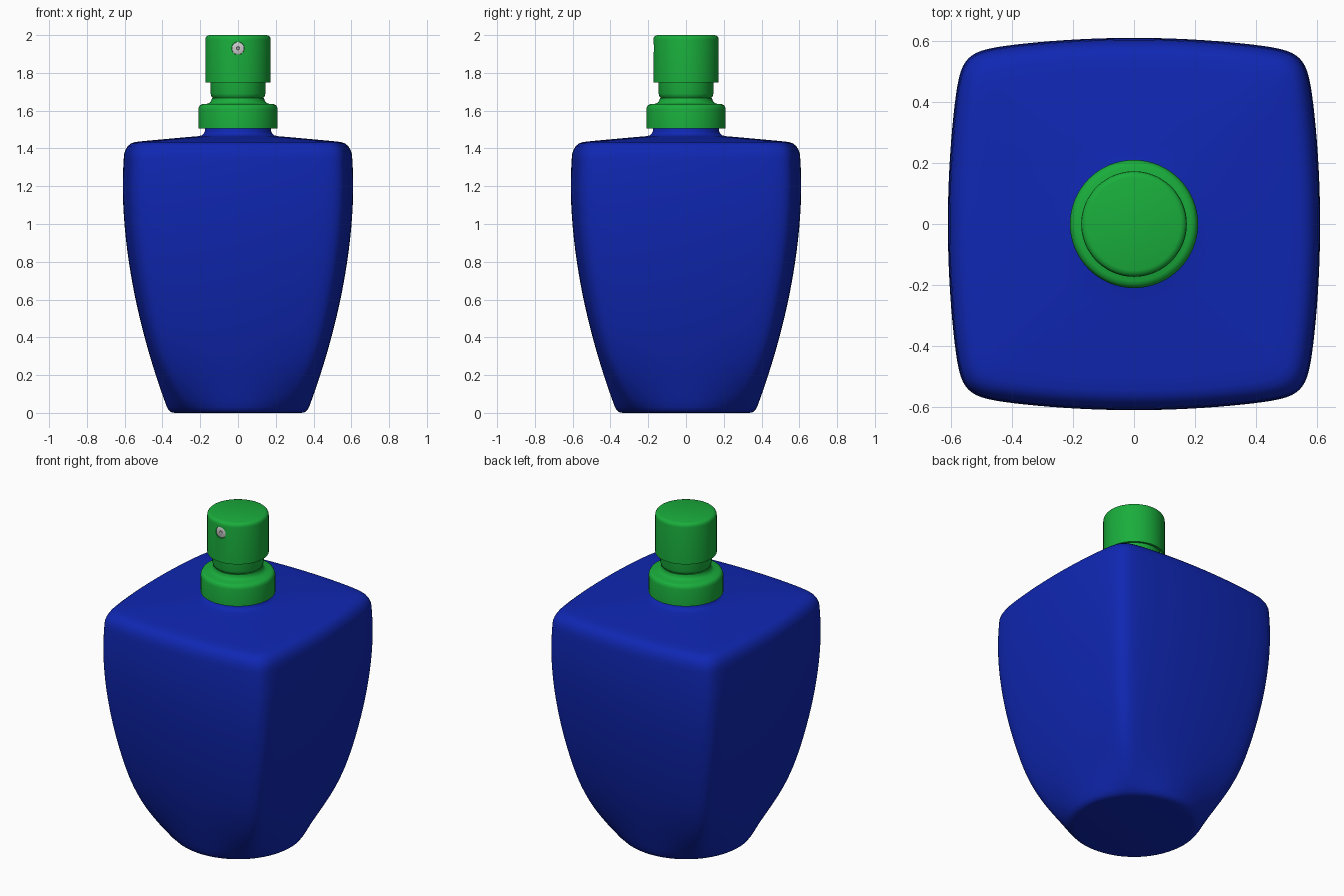
import bpy, bmesh
from math import sin, cos, pi, radians, sqrt
from mathutils import Matrix

if "Cube" in bpy.data.objects:
    bpy.data.objects.remove(bpy.data.objects["Cube"])


def material(name, color):
    m = bpy.data.materials.new(name)
    m.diffuse_color = color
    m.use_nodes = True
    m.node_tree.nodes["Principled BSDF"].inputs["Base Color"].default_value = m.diffuse_color
    return m


BLUE = material("blue_glass", (0.005, 0.02, 0.45, 1))
GREEN = material("green_plastic", (0.01, 0.42, 0.045, 1))


def loft(name, rings, mat=None, matrix=None):
    """Skin a stack of rings; a ring with one point is a pole."""
    bm = bmesh.new()
    loops = [[bm.verts.new(p) for p in ring] for ring in rings]
    for a, b in zip(loops, loops[1:]):
        n = max(len(a), len(b))
        for i in range(n):
            j = (i + 1) % n
            if len(a) == 1:
                bm.faces.new((a[0], b[j], b[i]))
            elif len(b) == 1:
                bm.faces.new((a[i], a[j], b[0]))
            else:
                bm.faces.new((a[i], a[j], b[j], b[i]))
    if matrix:
        bm.transform(matrix)
    bmesh.ops.recalc_face_normals(bm, faces=bm.faces)
    me = bpy.data.meshes.new(name)
    bm.to_mesh(me)
    bm.free()
    ob = bpy.data.objects.new(name, me)
    bpy.context.collection.objects.link(ob)
    if mat:
        me.materials.append(mat)
    return ob


def lathe(name, profile, mat=None, matrix=None, n=64):
    rings = [[(0, 0, z)] if r == 0 else
             [(r * cos(2 * pi * i / n), r * sin(2 * pi * i / n), z) for i in range(n)]
             for r, z in profile]
    return loft(name, rings, mat, matrix)


def smooth(ob, angle=35):
    bpy.ops.object.select_all(action='DESELECT')
    ob.select_set(True)
    bpy.context.view_layer.objects.active = ob
    bpy.ops.object.shade_smooth_by_angle(angle=radians(angle))


def section(r, z, t, n=128):
    """Cross-section: circle (t=0) to bulging rounded square (t=1)."""
    def side(c, s):
        return 2 / (abs(c) + sqrt(c * c + 0.352 * s * s))
    pts = []
    for i in range(n):
        a = 2 * pi * i / n
        a += 0.15 * sin(4 * a)  # denser towards the corners
        c, s = cos(a), sin(a)
        square = (side(c, s) ** -18 + side(s, c) ** -18) ** (-1 / 18)
        d = r * (1 + t * (square - 1))
        pts.append((d * c, d * s, z))
    return pts


# Bottle body: round foot, curved walls, square shoulder, round neck
rings = [[(0, 0, 0)], section(0.335, 0, 0), section(0.352, 0.003, 0.01),
         section(0.366, 0.013, 0.04)]
ROWS = 30
for k in range(ROWS + 1):
    z = 0.03 + 1.31 * k / ROWS
    r = 0.61 - 0.245 * (abs(1.2 - z) / 1.2) ** 1.85
    t = 1 - max(0, 1 - z / 0.5) ** 3
    rings.append(section(r, z, t))
for r, z, t in [(0.603, 1.37, 1), (0.595, 1.394, 1), (0.583, 1.413, 1), (0.566, 1.427, 1),
                (0.545, 1.434, 1), (0.5, 1.439, 1), (0.38, 1.450, 0.9), (0.27, 1.460, 0.5),
                (0.21, 1.465, 0.1), (0.193, 1.469, 0), (0.182, 1.477, 0), (0.176, 1.49, 0),
                (0.175, 1.53, 0)]:
    rings.append(section(r, z, t))
rings.append([(0, 0, 1.53)])
smooth(loft("bottle_body", rings, BLUE), 50)

# Collar with rounded shoulder
collar = lathe("collar", [(0, 1.505), (0.21, 1.505), (0.21, 1.607), (0.207, 1.62), (0.2, 1.63),
                          (0.187, 1.635), (0.16, 1.637), (0.148, 1.643), (0.14, 1.655),
                          (0.138, 1.668), (0, 1.668)], GREEN)
smooth(collar)

# Pump stem under the cap
stem = lathe("pump_stem", [(0, 1.65), (0.125, 1.65), (0.132, 1.667), (0.141, 1.675),
                           (0.145, 1.69), (0.145, 1.8), (0, 1.8)], GREEN)
smooth(stem)

# Hollow spray cap with a nozzle socket
cap = lathe("spray_cap", [(0, 1.84), (0.16, 1.84), (0.16, 1.748), (0.173, 1.748), (0.173, 1.975),
                          (0.171, 1.987), (0.164, 1.996), (0.152, 2.0), (0, 2.0)], GREEN, n=96)
face_front = Matrix.Translation((0, 0, 1.93)) @ Matrix.Rotation(pi / 2, 4, 'X')
cutter = lathe("socket_cutter", [(0, 0.15), (0.034, 0.15), (0.034, 0.2), (0, 0.2)],
               GREEN, face_front, 32)
cut = cap.modifiers.new("socket", 'BOOLEAN')
cut.operation = 'DIFFERENCE'
cut.solver = 'EXACT'
cut.object = cutter
bpy.context.view_layer.objects.active = cap
bpy.ops.object.modifier_apply(modifier="socket")
bpy.data.objects.remove(cutter)
smooth(cap)

# Grey nozzle insert with a small spray hole
nozzle = lathe("nozzle", [(0, 0.145), (0.033, 0.145), (0.033, 0.166), (0.03, 0.168),
                          (0.009, 0.168), (0.006, 0.158), (0, 0.158)], None, face_front, 32)
smooth(nozzle)
